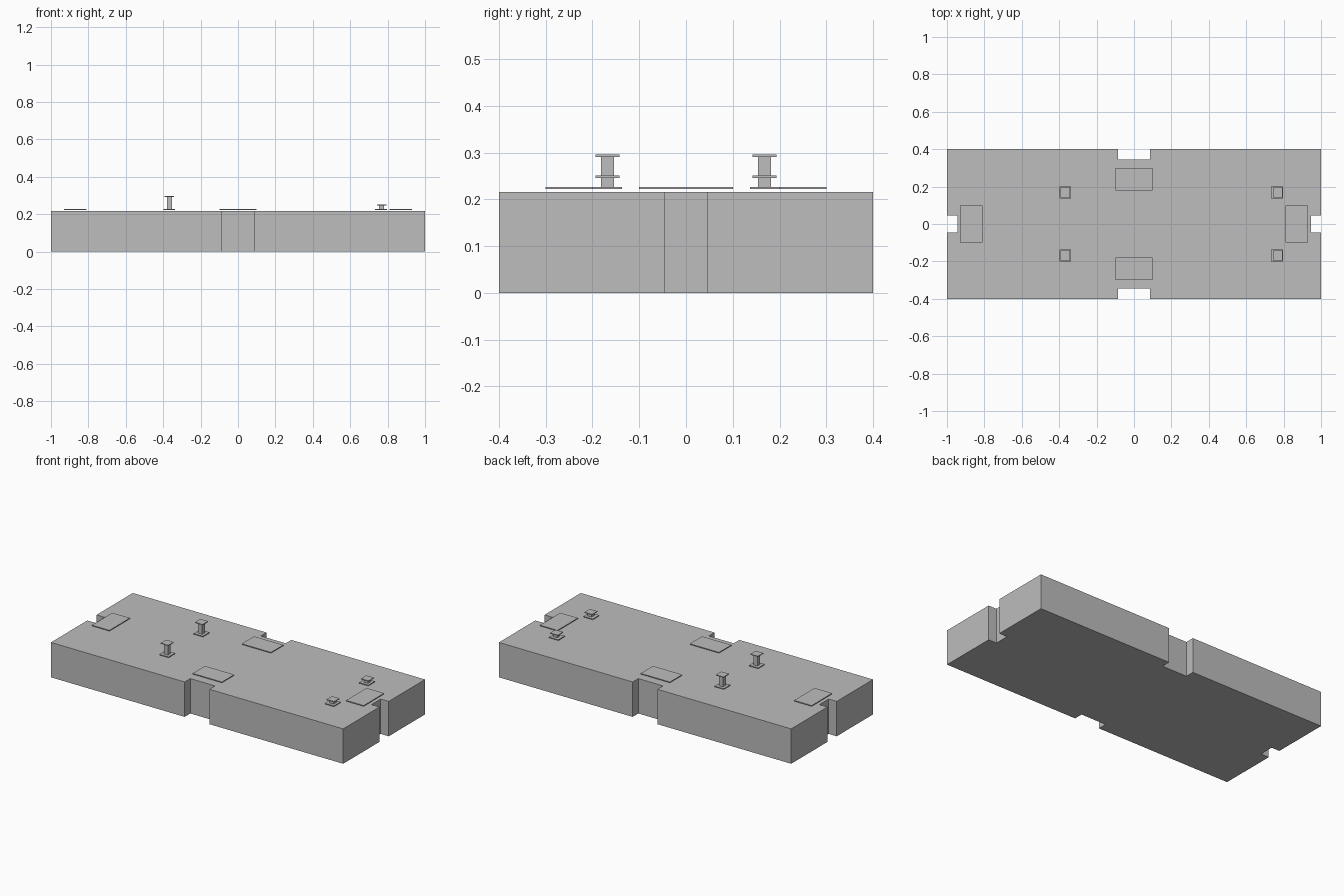
import bpy, bmesh

if "Cube" in bpy.data.objects:
    bpy.data.objects.remove(bpy.data.objects["Cube"])

grey = bpy.data.materials.new("plain_grey")
grey.diffuse_color = (0.51, 0.51, 0.51, 1)
grey.use_nodes = True
grey.node_tree.nodes["Principled BSDF"].inputs["Base Color"].default_value = grey.diffuse_color


def finish(bm, name):
    bmesh.ops.recalc_face_normals(bm, faces=bm.faces)
    me = bpy.data.meshes.new(name)
    bm.to_mesh(me)
    bm.free()
    me.materials.append(grey)
    ob = bpy.data.objects.new(name, me)
    bpy.context.collection.objects.link(ob)
    return ob


def box(name, cx, cy, sx, sy, z0, z1):
    bm = bmesh.new()
    bmesh.ops.create_cube(bm, size=1)
    for v in bm.verts:
        v.co = (cx + v.co.x * sx, cy + v.co.y * sy,
                z0 if v.co.z < 0 else z1)
    return finish(bm, name)


# Slab: one quarter of the notched outline, mirrored round into a full loop
quarter = [(0.945, 0.045), (1, 0.045), (1, 0.4),
           (0.085, 0.4), (0.085, 0.345)]
outline = (quarter
           + [(-x, y) for x, y in reversed(quarter)]
           + [(-x, -y) for x, y in quarter]
           + [(x, -y) for x, y in reversed(quarter)])
bm = bmesh.new()
face = bm.faces.new([bm.verts.new((x, y, 0)) for x, y in outline])
ext = bmesh.ops.extrude_face_region(bm, geom=[face])
top = [g for g in ext["geom"] if isinstance(g, bmesh.types.BMVert)]
bmesh.ops.translate(bm, verts=top, vec=(0, 0, 0.216))
finish(bm, "slab")

# Thin plates hovering just above the slab beside each notch
for s, end, side in ((-1, "left", "front"), (1, "right", "back")):
    box(end + "_plate", s * 0.87, 0, 0.12, 0.2, 0.222, 0.227)
    box(side + "_plate", 0, s * 0.24, 0.2, 0.12, 0.222, 0.227)

# Posts: square foot, slim stem and flat cap; a tall pair and a short pair
for label, x, cap_x, cap_z in (("tall", -0.367, -0.367, 0.291),
                               ("short", 0.765, 0.768, 0.246)):
    for s, side in ((-1, "front"), (1, "back")):
        name, y = f"{label}_{side}_post_", s * 0.168
        box(name + "foot", x, y, 0.063, 0.063, 0.222, 0.227)
        box(name + "stem", cap_x, y, 0.027, 0.027, 0.227, cap_z)
        box(name + "cap", cap_x, y, 0.052, 0.052, cap_z, cap_z + 0.005)
